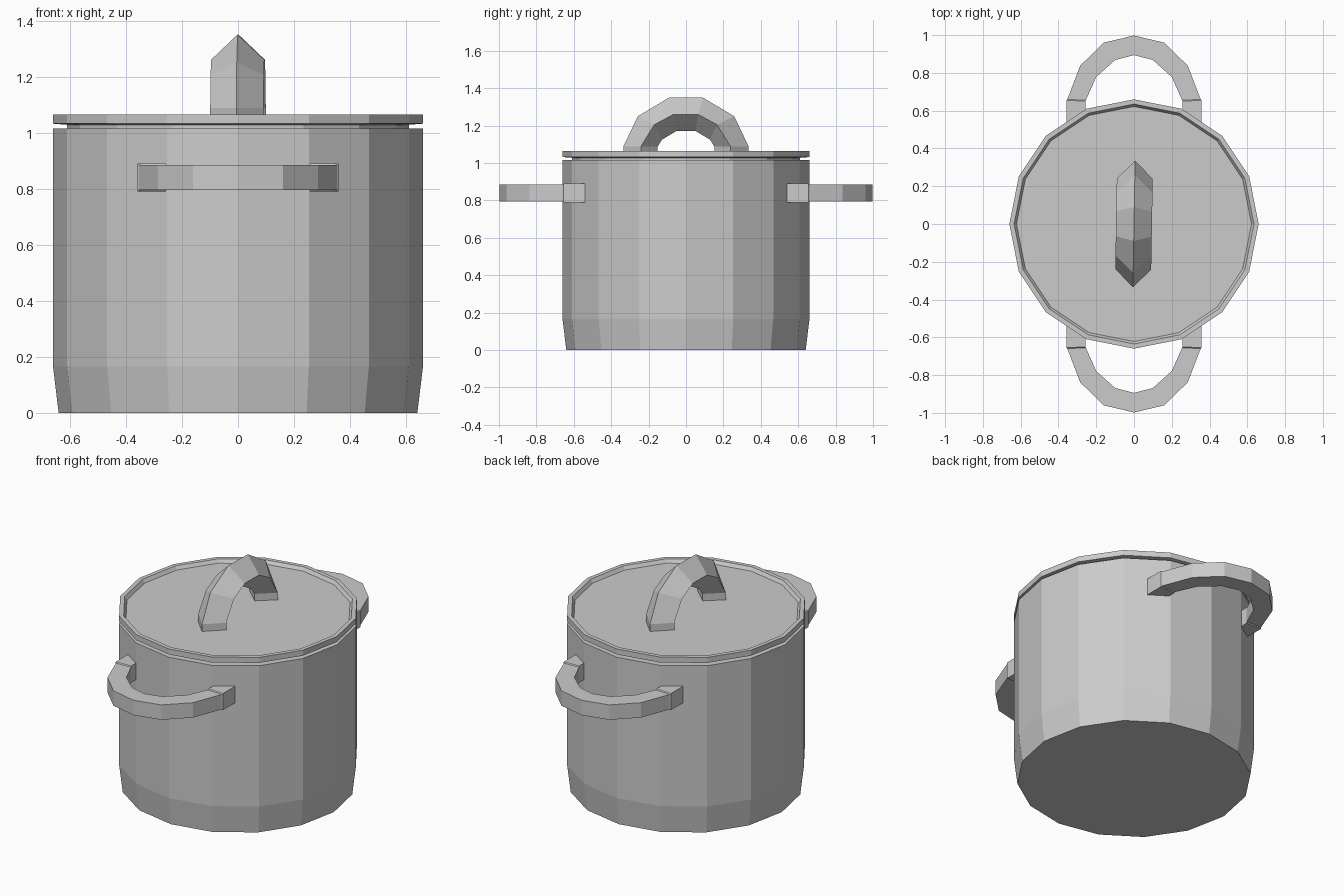
import bpy, bmesh, math

if "Cube" in bpy.data.objects:
    bpy.data.objects.remove(bpy.data.objects["Cube"])

steel = bpy.data.materials.new("steel grey")
steel.diffuse_color = (0.6, 0.6, 0.6, 1)
steel.use_nodes = True
steel.node_tree.nodes["Principled BSDF"].inputs["Base Color"].default_value = steel.diffuse_color


def finish(name, bm):
    bmesh.ops.recalc_face_normals(bm, faces=bm.faces)
    me = bpy.data.meshes.new(name)
    bm.to_mesh(me)
    bm.free()
    me.materials.append(steel)
    ob = bpy.data.objects.new(name, me)
    bpy.context.collection.objects.link(ob)
    return ob


def bridge(bm, a, b):
    n = len(a)
    for i in range(n):
        bm.faces.new((a[i], a[(i + 1) % n], b[(i + 1) % n], b[i]))


def lathe(name, profile, sides=16):
    """Revolve (radius, z) points, capping both ends with an n-gon."""
    bm = bmesh.new()
    rings = [[bm.verts.new((r * math.cos(math.tau * i / sides),
                            r * math.sin(math.tau * i / sides), z))
              for i in range(sides)] for r, z in profile]
    for a, b in zip(rings, rings[1:]):
        bridge(bm, a, b)
    bm.faces.new(rings[0])
    bm.faces.new(rings[-1])
    return finish(name, bm)


def loft(name, sections):
    """Join a row of cross-sections into a capped solid."""
    bm = bmesh.new()
    rings = [[bm.verts.new(p) for p in s] for s in sections]
    for a, b in zip(rings, rings[1:]):
        bridge(bm, a, b)
    bm.faces.new(rings[0])
    bm.faces.new(rings[-1])
    return finish(name, bm)


# Hollow pot with a tapered foot
lathe("pot_body", [(0.64, 0), (0.66, 0.165), (0.66, 1.015),
                   (0.62, 1.015), (0.62, 0.03)])

# Lid with a plug underneath and a shallow recessed top
lathe("lid", [(0.61, 0.99), (0.61, 1.028), (0.66, 1.032), (0.66, 1.065),
              (0.635, 1.065), (0.622, 1.045)])

# Side handles: outer xy, inner xy, half height (step marks the wider foot)
half = [((0.358, 0.54), (0.258, 0.54), 0.05),
        ((0.358, 0.655), (0.258, 0.65), 0.05),
        ((0.353, 0.66), (0.255, 0.655), 0.045),
        ((0.285, 0.838), (0.20, 0.778), 0.045),
        ((0.16, 0.96), (0.10, 0.868), 0.045),
        ((0, 0.998), (0, 0.894), 0.045)]
row = half + [((-o[0], o[1]), (-i[0], i[1]), h) for o, i, h in half[-2::-1]]
for name, s in (("back_handle", 1), ("front_handle", -1)):
    loft(name, [[(o[0], s * o[1], 0.84 - h), (o[0], s * o[1], 0.84 + h),
                 (i[0], s * i[1], 0.84 + h), (i[0], s * i[1], 0.84 - h)]
                for o, i, h in row])

# Lid handle: diamond section, given as outer, side and inner (y, z)
half = [((0.335, 1.04), (0.24, 1.04), (0.155, 1.04)),
        ((0.335, 1.088), (0.24, 1.088), (0.152, 1.088)),
        ((0.258, 1.25), (0.168, 1.205), (0.128, 1.125)),
        ((0.09, 1.35), (0.066, 1.26), (0.05, 1.172))]
row = half + [tuple((-y, z) for y, z in sec) for sec in reversed(half)]
grip = loft("lid_handle", [[(0, *o), (0.095, *e), (0, *i), (-0.095, *e)]
                           for o, e, i in row])
grip.rotation_euler.z = math.radians(-1)
